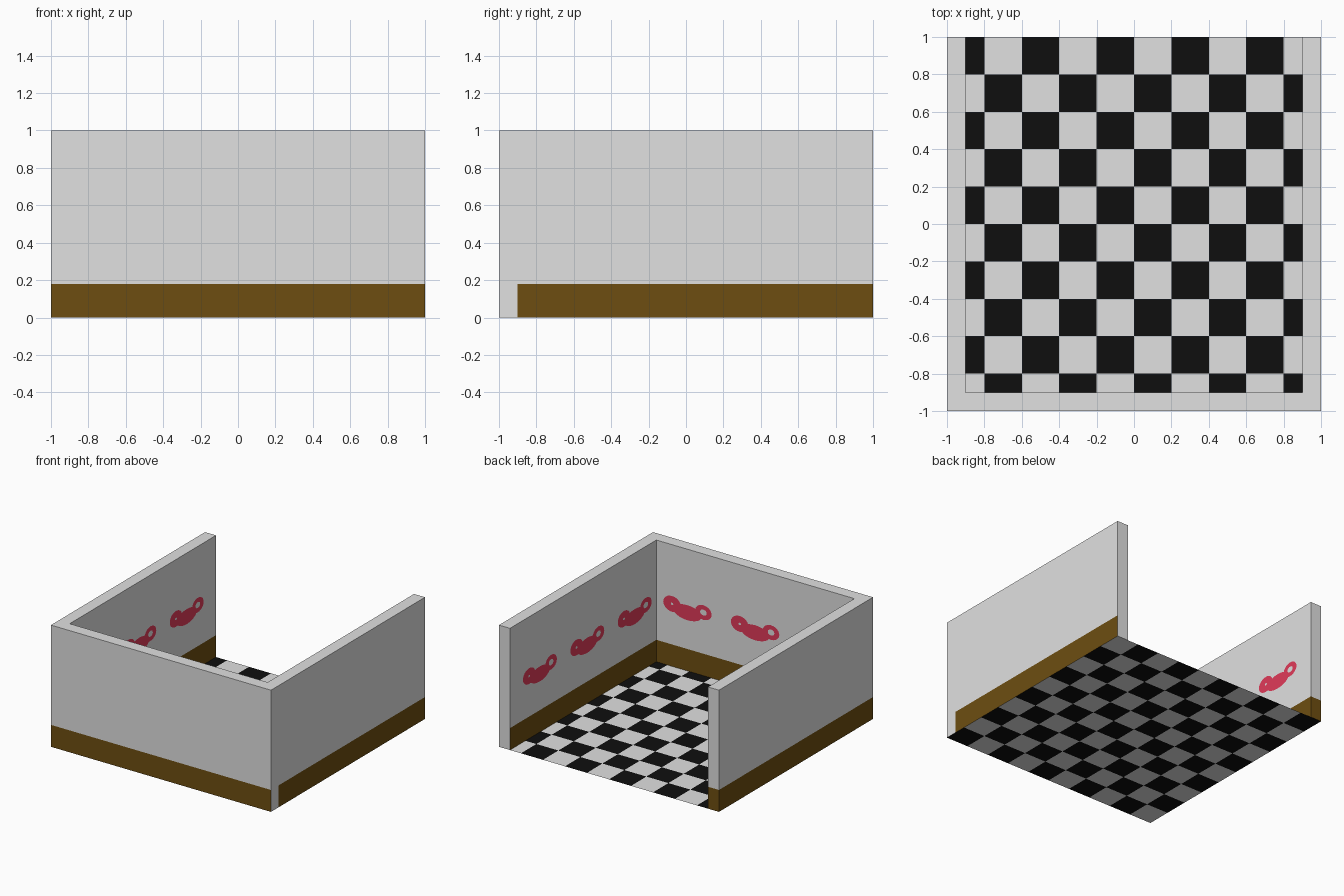
import bpy, bmesh, math
from mathutils import Vector

if "Cube" in bpy.data.objects:
    bpy.data.objects.remove(bpy.data.objects["Cube"])


def material(name, rgb):
    m = bpy.data.materials.new(name)
    m.diffuse_color = (*rgb, 1)
    m.use_nodes = True
    m.node_tree.nodes["Principled BSDF"].inputs["Base Color"].default_value = m.diffuse_color
    return m


WHITE = material("off_white", (0.75, 0.75, 0.75))
BLACK = material("tile_black", (0.0045, 0.0045, 0.0045))
BROWN = material("skirting_brown", (0.155, 0.076, 0.0055))
RED = material("splash_red", (0.75, 0.042, 0.10))
SKIRT = 0.18


def finish(name, bm, mats):
    me = bpy.data.meshes.new(name)
    bm.to_mesh(me)
    bm.free()
    for m in mats:
        me.materials.append(m)
    ob = bpy.data.objects.new(name, me)
    bpy.context.collection.objects.link(ob)
    return ob


# checkered floor: 10 x 10 tiles
bm = bmesh.new()
bmesh.ops.create_grid(bm, x_segments=10, y_segments=10, size=1)
for f in bm.faces:
    c = f.calc_center_median()
    i, j = math.floor((c.x + 1) / 0.2), math.floor((c.y + 1) / 0.2)
    f.material_index = (i + j) % 2
finish("checkered_floor", bm, [WHITE, BLACK])


def wall(name, lo, hi, plain=None, hidden=None):
    """Box with a brown band at its foot, except on the plain side."""
    bm = bmesh.new()
    bmesh.ops.create_cube(bm, size=1)
    for v in bm.verts:
        v.co = [lo[k] if v.co[k] < 0 else hi[k] for k in range(3)]
    bmesh.ops.bisect_plane(bm, geom=bm.verts[:] + bm.edges[:] + bm.faces[:],
                           plane_co=(0, 0, SKIRT), plane_no=(0, 0, 1))
    bm.normal_update()
    drop = []
    for f in bm.faces:
        n = f.normal
        if n.z < -0.5 or (hidden and n.dot(Vector(hidden)) > 0.5):
            drop.append(f)      # foot and joint faces are covered
        elif f.calc_center_median().z < SKIRT:
            f.material_index = 0 if plain and n.dot(Vector(plain)) > 0.5 else 1
    bmesh.ops.delete(bm, geom=drop, context='FACES')
    finish(name, bm, [WHITE, BROWN])


# three walls, open at the back
wall("front_wall", (-1, -1, 0), (1, -0.9, 1), plain=(1, 0, 0))
wall("right_wall", (0.9, -0.9, 0), (1, 1, 1), plain=(0, 1, 0), hidden=(0, -1, 0))
wall("left_wall", (-1, -0.9, 0), (-0.9, 1, 1), hidden=(0, -1, 0))


def ellipse(cu, cv, ru, rv, n=24):
    return [(cu + ru * math.cos(2 * math.pi * k / n),
             cv + rv * math.sin(2 * math.pi * k / n)) for k in range(n)]


def splash(name, centre, u, normal):
    """Flat red mark: a middle blob with a holed lobe at each end."""
    bm = bmesh.new()

    def put(p):
        return bm.verts.new(centre + u * p[0] + Vector((0, 0, p[1])) + normal * 0.003)

    bm.faces.new([put(p) for p in ellipse(0, -0.02, 0.13, 0.062)])
    for cu, cv, ru, rv, hole in ((-0.14, 0.015, 0.08, 0.065, 0.15),
                                 (0.145, 0.02, 0.075, 0.06, 0.4)):
        a = [put(p) for p in ellipse(cu, cv, ru, rv)]
        b = [put(p) for p in ellipse(cu, cv, ru * hole, rv * hole)]
        for k in range(len(a)):
            m = (k + 1) % len(a)
            bm.faces.new((a[k], a[m], b[m], b[k]))
    finish(name, bm, [RED])


# three marks along the inside of each wall
for side, base, u, n in (("right", (0.9, 0, 0.5), (0, -1, 0), (-1, 0, 0)),
                         ("left", (-0.9, 0, 0.5), (0, 1, 0), (1, 0, 0)),
                         ("front", (0, -0.9, 0.5), (-1, 0, 0), (0, 1, 0))):
    for k in (-1, 0, 1):
        splash(f"{side}_wall_splash_{k + 2}", Vector(base) + Vector(u) * 0.615 * k,
               Vector(u), Vector(n))
